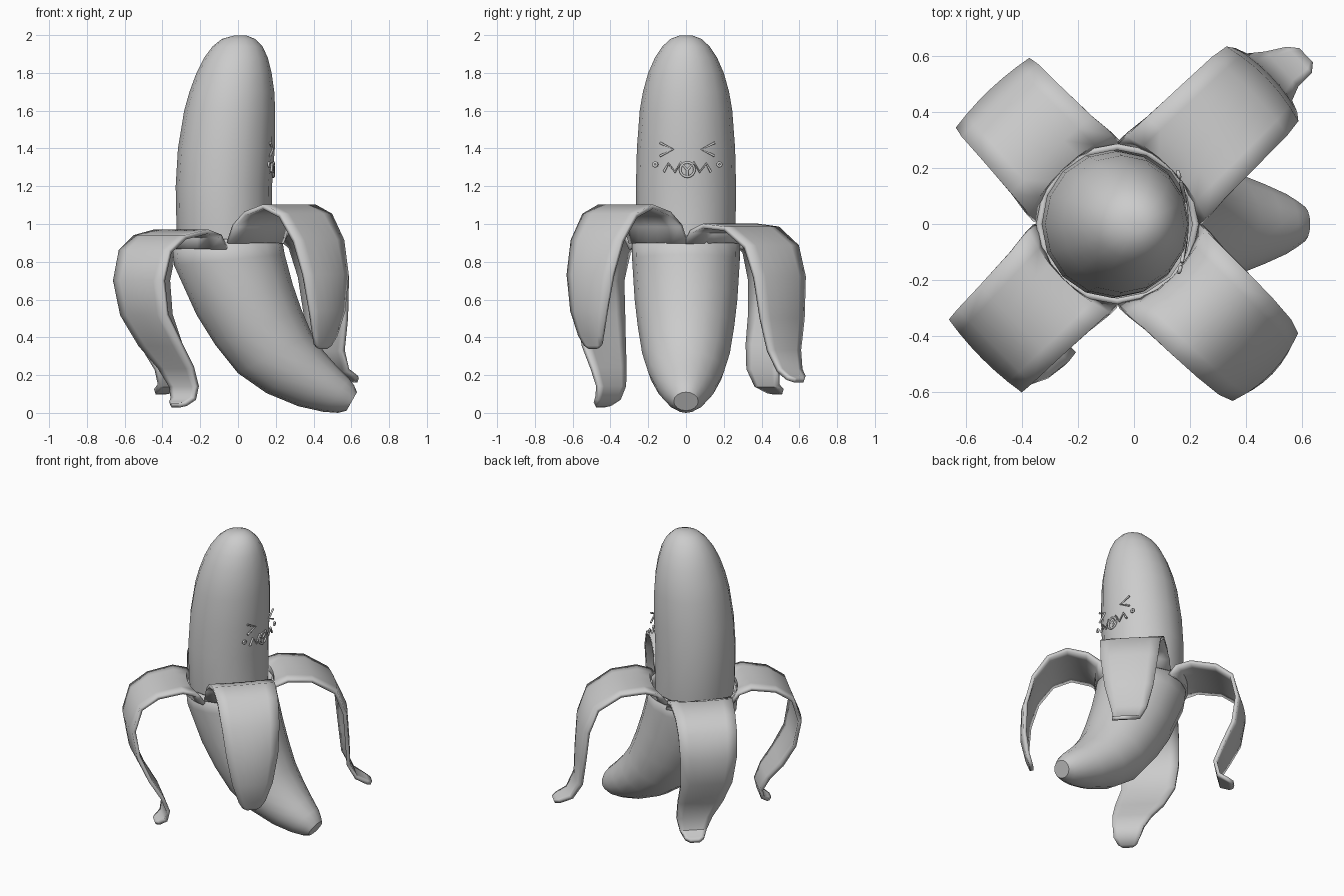
import bpy, bmesh
from math import sin, cos, pi, radians


def finish(name, bm, thickness=0.0, offset=0.0, angle=50):
    bmesh.ops.recalc_face_normals(bm, faces=bm.faces)
    me = bpy.data.meshes.new(name)
    bm.to_mesh(me)
    bm.free()
    ob = bpy.data.objects.new(name, me)
    bpy.context.collection.objects.link(ob)
    if thickness:
        m = ob.modifiers.new("thickness", 'SOLIDIFY')
        m.thickness, m.offset = thickness, offset
    bpy.ops.object.select_all(action='DESELECT')
    ob.select_set(True)
    bpy.context.view_layer.objects.active = ob
    bpy.ops.object.shade_smooth_by_angle(angle=radians(angle))
    return ob


def bridge(bm, rows, closed):
    for a, b in zip(rows, rows[1:]):
        n = len(a)
        for i in range(n if closed else n - 1):
            j = (i + 1) % n
            bm.faces.new((a[i], a[j], b[j], b[i]))


def loft(name, sections, caps, sides=16, **kw):
    """Rings from (left x, left z, right x, right z, half depth)."""
    bm = bmesh.new()
    rows = []
    for lx, lz, rx, rz, h in sections:
        ring = []
        for i in range(sides):
            a = 2 * pi * i / sides
            t = (1 + cos(a)) / 2
            ring.append(bm.verts.new((lx + (rx - lx) * t, h * sin(a), lz + (rz - lz) * t)))
        rows.append(ring)
    bridge(bm, rows, True)
    for c in caps:
        bm.faces.new(rows[c])
    return finish(name, bm, **kw)


# Peeled fruit
loft("fruit", [
    (-0.29, 0.72, 0.19, 0.76, 0.24), (-0.325, 0.95, 0.18, 0.95, 0.262),
    (-0.33, 1.2, 0.18, 1.2, 0.265), (-0.318, 1.4, 0.195, 1.4, 0.26),
    (-0.285, 1.6, 0.197, 1.6, 0.245), (-0.257, 1.7, 0.192, 1.7, 0.228),
    (-0.22, 1.8, 0.178, 1.8, 0.2), (-0.18, 1.88, 0.158, 1.88, 0.165),
    (-0.135, 1.94, 0.13, 1.94, 0.125), (-0.085, 1.98, 0.09, 1.98, 0.082),
    (-0.02, 1.998, 0.045, 1.998, 0.033)], caps=(0, -1))

# Unpeeled lower skin, curving to the blossom end
loft("lower_skin", [
    (-0.35, 0.9, 0.23, 0.94, 0.287), (-0.338, 0.78, 0.247, 0.84, 0.285),
    (-0.22, 0.52, 0.29, 0.68, 0.272), (-0.12, 0.36, 0.335, 0.55, 0.255),
    (0.0, 0.21, 0.39, 0.42, 0.232), (0.15, 0.105, 0.455, 0.325, 0.2),
    (0.32, 0.035, 0.53, 0.24, 0.155), (0.45, 0.006, 0.59, 0.18, 0.115),
    (0.53, 0.0, 0.615, 0.145, 0.085), (0.575, 0.012, 0.63, 0.11, 0.065)],
    caps=(-1,), thickness=0.022, offset=-1, angle=40)


def peel(name, angle, profile):
    """Strip from (distance out, z, half width, bulge, sideways shift)."""
    bm = bmesh.new()
    a = radians(angle)
    rows = []
    for r, z, w, b, s in profile:
        row = []
        for k in range(7):
            u = k / 3 - 1
            out = r + b * (1 - u * u)
            side = s + u * w
            row.append(bm.verts.new((-0.06 + out * cos(a) - side * sin(a),
                                     out * sin(a) + side * cos(a), z)))
        rows.append(row)
    bridge(bm, rows, False)
    finish(name, bm, thickness=0.024)


# Four folded-down strips of skin
peel("peel_front_right", -44, [
    (0.205, 0.9, 0.207, 0.08, 0), (0.25, 0.99, 0.207, 0.035, 0), (0.33, 1.055, 0.202, 0.01, 0),
    (0.46, 1.092, 0.2, 0, 0), (0.58, 1.045, 0.195, 0, 0), (0.675, 0.91, 0.185, 0.015, 0),
    (0.725, 0.73, 0.165, 0.03, 0), (0.735, 0.54, 0.128, 0.025, 0),
    (0.72, 0.41, 0.085, 0.01, 0), (0.705, 0.36, 0.058, 0, 0), (0.70, 0.342, 0.03, 0, 0)])
peel("peel_back_right", 44, [
    (0.205, 0.9, 0.207, 0.08, 0), (0.25, 0.96, 0.207, 0.035, 0), (0.34, 0.99, 0.202, 0.01, 0),
    (0.5, 0.975, 0.198, 0, 0), (0.65, 0.88, 0.193, 0.015, 0), (0.71, 0.72, 0.183, 0.025, 0),
    (0.73, 0.5, 0.155, 0.02, 0), (0.745, 0.33, 0.115, 0.01, 0),
    (0.80, 0.225, 0.085, 0, -0.01), (0.87, 0.185, 0.065, 0, -0.03), (0.9, 0.172, 0.035, 0, -0.035)])
peel("peel_front_left", 225, [
    (0.205, 0.87, 0.207, 0.08, 0), (0.25, 0.935, 0.207, 0.035, 0), (0.34, 0.96, 0.2, 0.01, 0),
    (0.5, 0.93, 0.192, 0, 0), (0.61, 0.855, 0.188, 0, 0), (0.655, 0.70, 0.183, 0.015, 0),
    (0.625, 0.52, 0.17, 0.015, 0.01), (0.555, 0.36, 0.155, 0, 0.06),
    (0.48, 0.24, 0.125, 0, 0.1), (0.44, 0.14, 0.1, 0, 0.12),
    (0.455, 0.075, 0.085, 0, 0.13), (0.495, 0.047, 0.06, 0, 0.13), (0.515, 0.04, 0.03, 0, 0.13)])
peel("peel_back_left", 133.5, [
    (0.205, 0.87, 0.207, 0.08, 0), (0.25, 0.935, 0.207, 0.035, 0), (0.34, 0.96, 0.2, 0.01, 0),
    (0.5, 0.93, 0.192, 0, 0), (0.6, 0.855, 0.188, 0, 0), (0.635, 0.70, 0.18, 0.015, 0),
    (0.61, 0.52, 0.165, 0.015, -0.01), (0.545, 0.36, 0.145, 0, -0.04),
    (0.495, 0.23, 0.115, 0, -0.07), (0.515, 0.145, 0.085, 0, -0.08),
    (0.575, 0.115, 0.06, 0, -0.08), (0.6, 0.108, 0.03, 0, -0.08)])


def line(name, points, closed=False):
    """Thin raised stroke on the +x side from (y, z) points."""
    cu = bpy.data.curves.new(name, 'CURVE')
    cu.dimensions = '3D'
    cu.bevel_depth, cu.bevel_resolution, cu.use_fill_caps = 0.007, 1, True
    sp = cu.splines.new('POLY')
    sp.points.add(len(points) - 1)
    for p, (y, z) in zip(sp.points, points):
        p.co = (0.188 - 0.9 * y * y, y, z, 1)
    sp.use_cyclic_u = closed
    bpy.context.collection.objects.link(bpy.data.objects.new(name, cu))


def circle(y, z, r, n):
    return [(y + r * cos(2 * pi * i / n), z + r * sin(2 * pi * i / n)) for i in range(n)]


# Small face: squinting eyes, cheeks, zigzag mouth and round nose
for side, m in (("left", -1), ("right", 1)):
    c = 0.007
    line("eye_" + side, [(c + m * y, z) for y, z in ((0.145, 1.43), (0.075, 1.395), (0.145, 1.36))])
    line("cheek_" + side, circle(c + m * 0.17, 1.315, 0.01, 10), True)
    line("mouth_" + side, [(c + m * y, z) for y, z in
                           ((0.125, 1.275), (0.1, 1.32), (0.065, 1.275), (0.035, 1.325), (0, 1.285))])
line("nose", circle(0.007, 1.288, 0.038, 16), True)
line("nose_crease", [(0.007, 1.285), (0.007, 1.25)])
